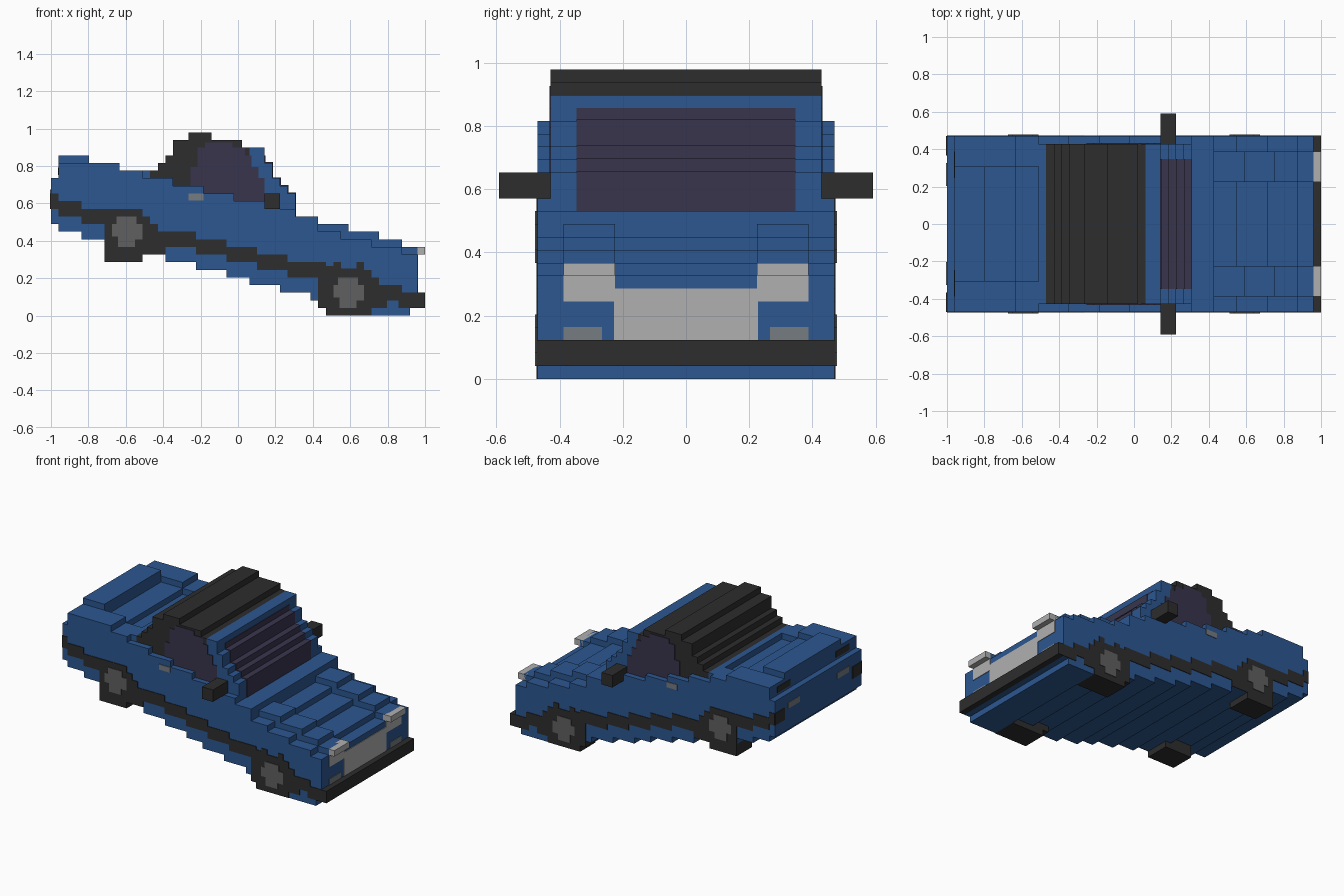
import bpy, bmesh

if "Cube" in bpy.data.objects:
    bpy.data.objects.remove(bpy.data.objects["Cube"])

U = 2 / 49      # one block
E = 0.1         # plate thickness in blocks


def material(name, rgb):
    lin = [((c / 255 + 0.055) / 1.055) ** 2.4 for c in rgb] + [1]
    m = bpy.data.materials.new(name)
    m.use_nodes = True
    m.diffuse_color = lin
    m.node_tree.nodes["Principled BSDF"].inputs["Base Color"].default_value = lin
    return m


BLUE = material("blue paint", (44, 87, 145))
BLACK = material("black trim", (45, 45, 45))
GLASS = material("tinted glass", (56, 53, 77))
SILVER = material("light silver", (176, 176, 176))
HUB = material("hub grey", (96, 96, 96))
GREY = material("lamp grey", (118, 124, 130))


def steps(runs, end):
    """Turn (start, height) runs into a staircase outline."""
    pts = []
    for (x, z), nxt in zip(runs, runs[1:] + [(end, 0)]):
        pts += [(x, z), (nxt[0], z)]
    return pts


def stepped(name, mat, tops, bottoms, end, y0, y1, both=False):
    """Extrude a stepped x-z outline from y0 to y1, optionally on both sides."""
    outline = steps(tops, end) + steps(bottoms, end)[::-1]
    outline = [p for i, p in enumerate(outline) if p != outline[i - 1]]
    bm = bmesh.new()
    for a, b in ([(y0, y1), (-y1, -y0)] if both else [(y0, y1)]):
        face = bm.faces.new([bm.verts.new(((x - 24.5) * U, a * U, z * U)) for x, z in outline])
        ext = bmesh.ops.extrude_face_region(bm, geom=[face])
        moved = [v for v in ext["geom"] if isinstance(v, bmesh.types.BMVert)]
        bmesh.ops.translate(bm, verts=moved, vec=(0, (b - a) * U, 0))
    bmesh.ops.recalc_face_normals(bm, faces=bm.faces)
    me = bpy.data.meshes.new(name)
    bm.to_mesh(me)
    bm.free()
    me.materials.append(mat)
    ob = bpy.data.objects.new(name, me)
    bpy.context.collection.objects.link(ob)
    return ob


def box(name, mat, x0, x1, y0, y1, z0, z1, both=False):
    return stepped(name, mat, [(x0, z1)], [(x0, z0)], x1, y0, y1, both)


# Main body shell
stepped("body", BLUE,
        [(0, 18), (1, 20), (5, 19), (9, 18), (16, 17), (20, 16), (24, 15), (28, 14),
         (32, 13), (35, 11), (38, 10), (42, 9), (46, 8)],
        [(0, 12), (1, 11), (4, 10), (7, 9), (11, 8), (15, 7), (19, 6), (23, 5),
         (26, 4), (30, 3), (34, 2), (38, 1), (42, 0), (47, 1)],
        48, -11.5, 11.5)
# Rear deck
box("deck_spoiler", BLUE, 1, 5, -7.5, 7.5, 19, 21)
stepped("deck_side", BLUE, [(5, 20), (9, 19)], [(5, 17)], 12, 7.5, 11.5, True)
box("roof_base", BLUE, 12, 13, -10.5, 10.5, 17, 19)
# Raised hood strips running to the headlights
stepped("hood_strip", BLUE, [(35, 12), (39, 11), (43, 10), (46, 9)],
        [(35, 7)], 48, 5.5, 9.5, True)

# Cabin
stepped("soft_top", BLACK,
        [(13, 19), (14, 20), (15, 21), (16, 23), (18, 24), (21, 23), (25, 22)],
        [(13, 13)], 26, -10.5, 10.5)
stepped("windscreen_frame", BLUE, [(26, 22), (28, 20), (29, 18), (30, 17), (31, 16)],
        [(26, 12)], 32, -10.5, 10.5)
stepped("windscreen", GLASS,
        [(27, 21), (28 + E, 20 + E), (29 + E, 18 + E), (30 + E, 17 + E), (31 + E, 16 + E)],
        [(27, 13)], 32 + E, -8.5, 8.5)
stepped("side_window", GLASS,
        [(18.3, 19.5), (19.2, 22), (20.2, 22.7), (23.8, 22), (25.4, 21), (26.3, 19.5), (27.2, 18)],
        [(18.3, 14)], 28, 10.4, 10.5 + E, True)
box("mirror", BLACK, 28, 30, 10.5, 14.5, 14, 16, True)
box("door_handle", GREY, 18, 20, 11.4, 11.5 + E, 15.1, 16, True)

# Side stripe, two blocks high and following the slope
rear = [(0, 16), (1, 15), (4, 14)]
middle = [(14, 11), (19, 10), (23, 9), (27, 8), (31, 7)]
front = [(43, 4)]
for name, runs, end in (("rear_stripe", rear, 8), ("side_stripe", middle, 36),
                        ("front_stripe", front, 46)):
    stepped(name, BLACK, runs, [(x, z - 2) for x, z in runs], end, 11.4, 11.5 + E, True)
box("rear_bumper_corner", BLACK, -E, 0.5, 9, 11.5, 14, 16, True)

# Wheels: tyre block, painted arch, hub
box("rear_tyre", BLACK, 7, 12, 7.5, 11.5, 7, 11, True)
stepped("rear_arch", BLACK, [(7, 13.5), (8, 14), (12, 13), (13, 12), (14, 10.5)],
        [(7, 7), (12, 8)], 15, 11.4, 11.5 + E, True)
stepped("front_tyre", BLACK, [(35, 4)], [(35, 1), (36, 0)], 42, 7.5, 11.5, True)
stepped("front_arch", BLACK,
        [(35, 6), (36, 6.5), (37, 7), (38, 6.2), (40, 7), (41, 6), (42, 5), (43, 4)],
        [(35, 1), (36, 0), (42, 1)], 44, 11.4, 11.5 + E, True)
for name, x, z in (("rear_hub", 8, 9), ("front_hub", 37, 1)):
    stepped(name, HUB, [(x, z + 3), (x + 0.6, z + 4), (x + 3.2, z + 3)],
            [(x, z + 1.4), (x + 0.8, z), (x + 3, z + 1)], x + 4, 11.4, 11.5 + 2 * E, True)

# Nose
box("front_bumper", BLACK, 45.5, 49, -11.5 - E, 11.5 + E, 1, 3)
box("grille", SILVER, 47.5, 48 + E, -5.6, 5.6, 3, 7)
box("headlight", SILVER, 47.5, 48 + E, 5.5, 9.5, 6, 9, True)
box("headlight_lip", SILVER, 48, 49, 5.5, 9.5, 8, 9, True)
box("front_indicator", GREY, 47.5, 48 + E, 6.5, 9.5, 3, 4, True)

# Tail
box("tail_light", BLACK, 1 - E, 1.5, 6, 9.5, 18.4, 19.4, True)
box("rear_reflector", GREY, -E, 0.5, 5, 8, 15.5, 16.5, True)
